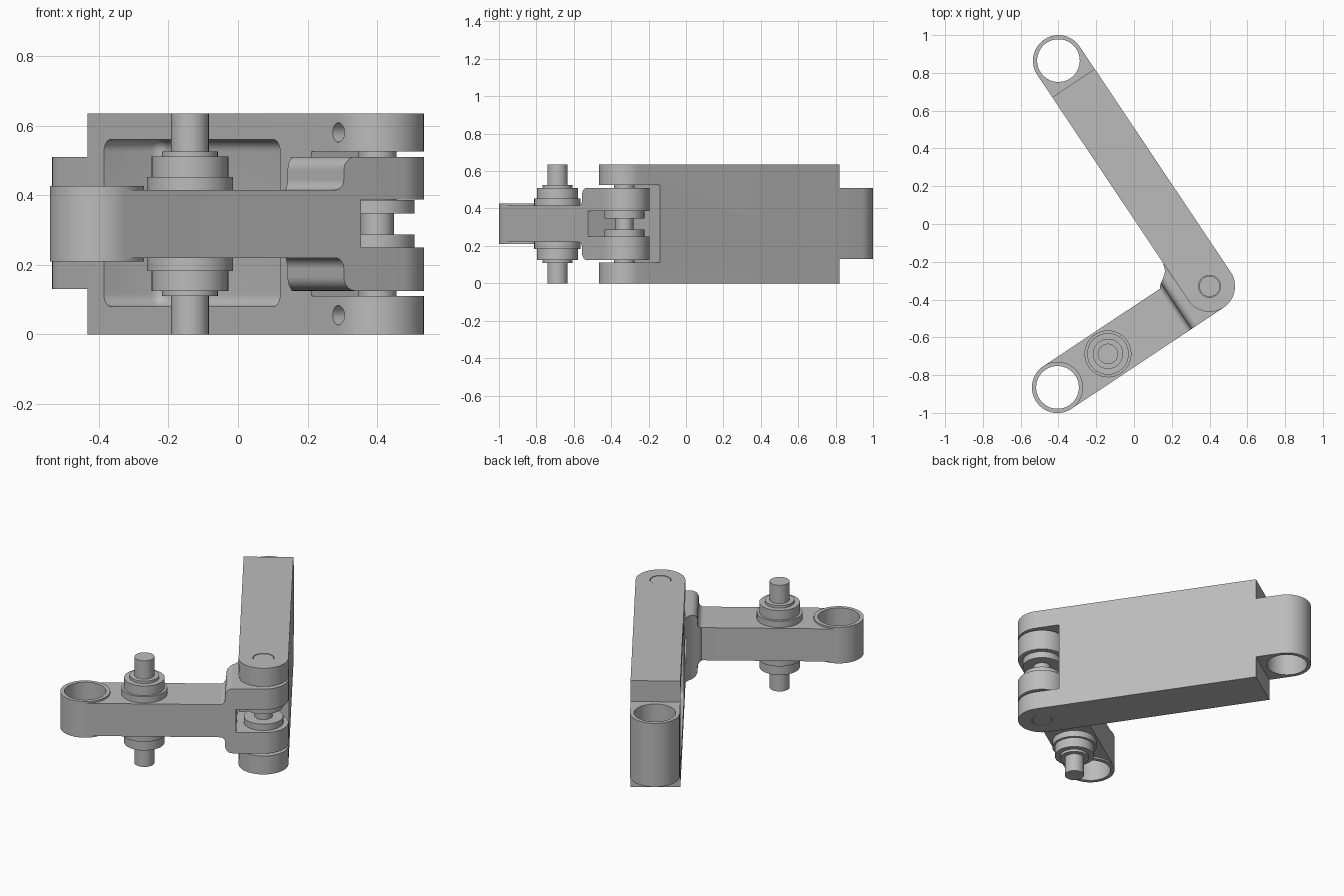
import bpy, bmesh
from math import sin, cos, pi, atan2, hypot, radians
from mathutils import Matrix, Vector

if "Cube" in bpy.data.objects:
    bpy.data.objects.remove(bpy.data.objects["Cube"], do_unlink=True)

metal = bpy.data.materials.new("grey_metal")
metal.use_nodes = True
metal.diffuse_color = (0.5, 0.5, 0.5, 1)
metal.node_tree.nodes["Principled BSDF"].inputs["Base Color"].default_value = (0.5, 0.5, 0.5, 1)

HINGE = Vector((0.4, -0.33, 0))
LONG_END = Vector((-0.4, 0.865, 0))
SHORT_END = Vector((-0.405, -0.865, 0))
R = 0.135          # half width of both arms
TOP = 0.635
MID = TOP / 2


def frame_to(end):
    """Frame at the hinge whose x axis runs along an arm; also the arm length."""
    d = end - HINGE
    return Matrix.Translation(HINGE) @ Matrix.Rotation(atan2(d.y, d.x), 4, 'Z'), hypot(d.x, d.y)


def finish(name, bm, frame):
    bmesh.ops.transform(bm, matrix=frame, verts=bm.verts)
    bmesh.ops.recalc_face_normals(bm, faces=bm.faces)
    mesh = bpy.data.meshes.new(name)
    bm.to_mesh(mesh)
    bm.free()
    mesh.materials.append(metal)
    obj = bpy.data.objects.new(name, mesh)
    bpy.context.collection.objects.link(obj)
    return obj


def prism(name, pts, z0, z1, frame):
    bm = bmesh.new()
    face = bm.faces.new([bm.verts.new((x, y, z0)) for x, y in pts])
    ext = bmesh.ops.extrude_face_region(bm, geom=[face])
    verts = [v for v in ext["geom"] if isinstance(v, bmesh.types.BMVert)]
    bmesh.ops.translate(bm, verts=verts, vec=(0, 0, z1 - z0))
    return finish(name, bm, frame)


def box(x0, x1, y0, y1, z0, z1, frame):
    return prism("cutter", [(x0, y0), (x1, y0), (x1, y1), (x0, y1)], z0, z1, frame)


def arc(cx, cy, r, a0, a1, n=24):
    steps = [radians(a0 + (a1 - a0) * i / n) for i in range(n + 1)]
    return [(cx + r * cos(a), cy + r * sin(a)) for a in steps]


def disc(x, r, z0, z1, frame, name="cutter"):
    return prism(name, arc(x, 0, r, 0, 360, 64)[:-1], z0, z1, frame)


def lathe(name, profile, frame):
    """Turn (radius, z) points about the frame's z axis."""
    bm = bmesh.new()
    verts = [bm.verts.new((r, 0, z)) for r, z in profile]
    edges = [bm.edges.new(p) for p in zip(verts, verts[1:])]
    bmesh.ops.spin(bm, geom=verts + edges, cent=(0, 0, 0), axis=(0, 0, 1),
                   angle=2 * pi, steps=64)
    bmesh.ops.remove_doubles(bm, verts=bm.verts, dist=1e-5)
    return finish(name, bm, frame)


def apply_modifiers(obj):
    dg = bpy.context.evaluated_depsgraph_get()
    mesh = bpy.data.meshes.new_from_object(obj.evaluated_get(dg))
    obj.modifiers.clear()
    obj.data = mesh


def boolean(obj, tool, operation='DIFFERENCE'):
    mod = obj.modifiers.new("cut", 'BOOLEAN')
    mod.operation, mod.object, mod.solver = operation, tool, 'EXACT'
    apply_modifiers(obj)
    bpy.data.objects.remove(tool, do_unlink=True)


SIDEWAYS = Matrix.Rotation(pi / 2, 4, 'X')   # local (x, y, z) -> (x, -z, y)

# Long arm: capsule body, stepped far lug, fork at the hinge
F, L = frame_to(LONG_END)
long_arm = prism("long_arm", arc(0, 0, R, 90, 270) + arc(L, 0, R, -90, 90), 0, TOP, F)
for z0, z1 in ((-1, 0.13), (0.51, 1)):
    boolean(long_arm, box(L - 0.143, L + 1, -1, 1, z0, z1, F))
boolean(long_arm, disc(L, 0.113, -1, 1, F))
boolean(long_arm, box(-1, 0.138, -1, 1, 0.11, 0.525, F))
boolean(long_arm, disc(0, 0.058, -1, 1, F))

# Rounded pocket in the inner face
pocket = box(0.3, 1.21, -0.065, 0.3, 0.08, 0.56, F)
bevel = pocket.modifiers.new("round", 'BEVEL')
bevel.width, bevel.segments = 0.035, 6
apply_modifiers(pocket)
boolean(long_arm, pocket)

# Set screw holes into the fork
for z in (0.055, TOP - 0.055):
    side = F @ Matrix.Translation((0, 0, z)) @ SIDEWAYS
    boolean(long_arm, disc(0, 0.028, -0.3, -0.07, side))

# Short arm: plan outline with a stop wedge, trimmed by a stepped side profile
G, S = frame_to(SHORT_END)
wedge = [(0.137, -R), (0.137, -0.246), (0.143, -0.215), (0.154, -0.195),
         (0.18, -0.173), (0.212, -0.152), (0.225, -R)]
short_arm = prism("short_arm", arc(0, 0, R, 90, 270) + wedge + arc(S, 0, R, -90, 90),
                  0, TOP, G)
upper = [(-0.3, 0.1925)] + arc(0.165, 0.1525, 0.04, 90, 0, 8) \
    + arc(0.235, 0.1275, 0.03, 180, 270, 8) + [(1.3, 0.0975)]
outline = upper + [(x, -z) for x, z in reversed(upper)]
side = G @ Matrix.Translation((0, 0, MID)) @ SIDEWAYS
boolean(short_arm, prism("trim", outline, -0.6, 0.6, side), 'INTERSECT')
boolean(short_arm, disc(S, R + 0.0005, MID - 0.108, MID + 0.108, G), 'UNION')
boolean(short_arm, disc(S, 0.113, -1, 1, G))
boolean(short_arm, box(-1, 0.145, -0.5, 0.5, 0.25, 0.387, G))

# Stepped spindle through the short arm
half = [(0.124, 0.135), (0.11, 0.135), (0.11, 0.193), (0.08, 0.193),
        (0.08, 0.208), (0.054, 0.208), (0.054, MID), (0, MID)]
spindle = lathe("spindle", [(r, -z) for r, z in reversed(half)] + half,
                G @ Matrix.Translation((0.646, 0, MID)))

# Hinge pin with its two washers
pin_half = [(0.048, 0.03), (0.107, 0.03), (0.107, 0.0685), (0.055, 0.0685),
            (0.055, MID - 0.002), (0, MID - 0.002)]
pin = lathe("hinge_pin", [(r, -z) for r, z in reversed(pin_half)] + pin_half,
            Matrix.Translation(HINGE + Vector((0, 0, MID))))

# Smooth curved walls, keep corners sharp
bpy.ops.object.select_all(action='DESELECT')
for obj in (long_arm, short_arm, spindle, pin):
    obj.select_set(True)
    bpy.context.view_layer.objects.active = obj
bpy.ops.object.shade_smooth_by_angle(angle=radians(30))
